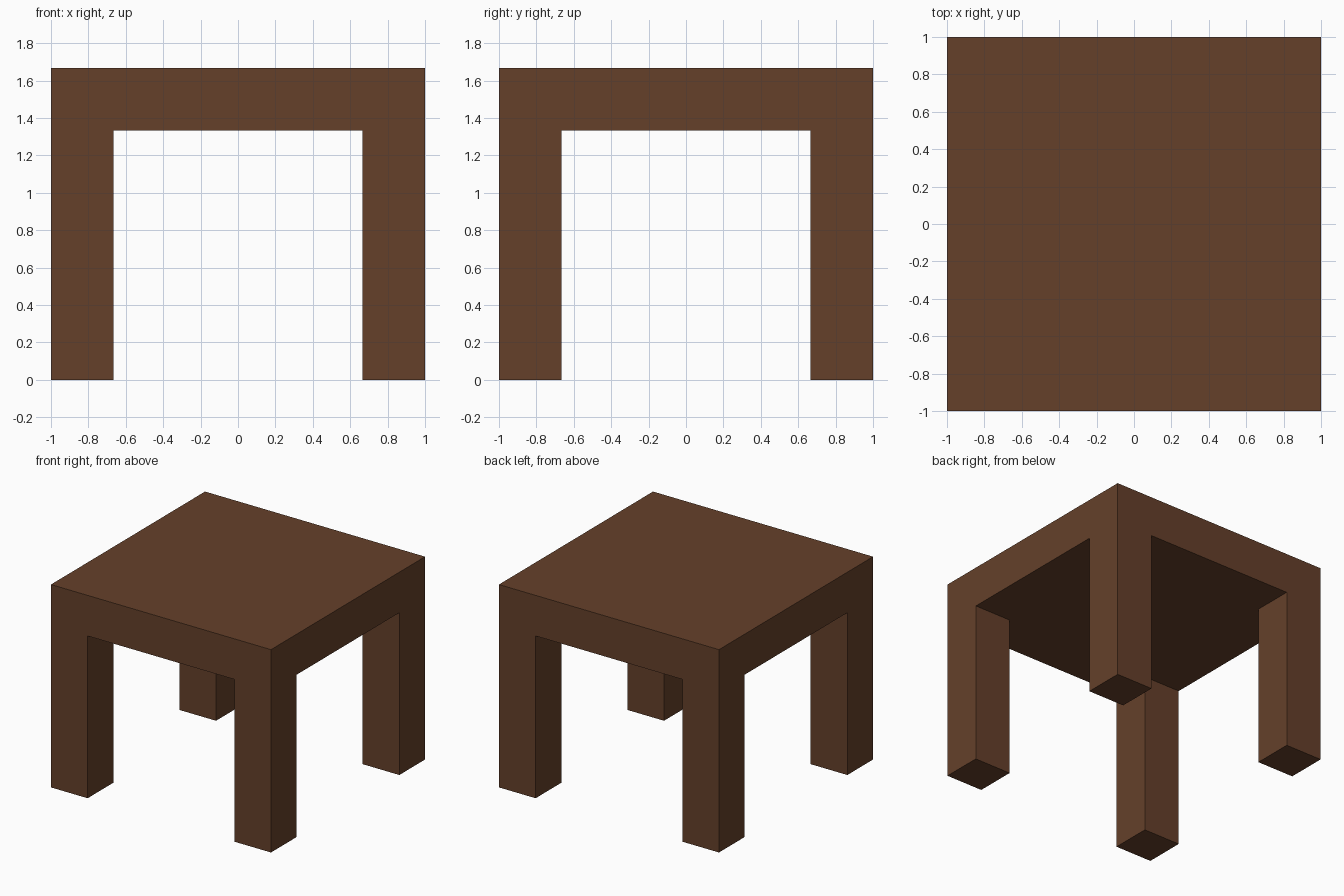
import bpy
import bmesh
from mathutils import Matrix, Vector

if "Cube" in bpy.data.objects:
    bpy.data.objects.remove(bpy.data.objects["Cube"])

LEG = 1 / 3          # leg width and slab thickness
HEIGHT = 5 / 3
UNDER = HEIGHT - LEG
INNER = 1 - LEG

bm = bmesh.new()

# Tabletop slab
bmesh.ops.create_cube(bm, size=1, matrix=Matrix.Translation((0, 0, HEIGHT - LEG / 2))
                      @ Matrix.Diagonal((2, 2, LEG, 1)))

# Cut lines that mark out the leg positions
for axis in (Vector((1, 0, 0)), Vector((0, 1, 0))):
    for side in (-INNER, INNER):
        bmesh.ops.bisect_plane(bm, geom=bm.verts[:] + bm.edges[:] + bm.faces[:],
                               plane_co=axis * side, plane_no=axis)

# Legs pulled down from the four underside corners
bm.normal_update()
corners = []
for f in bm.faces:
    c = f.calc_center_median()
    if f.normal.z < -0.9 and min(abs(c.x), abs(c.y)) > INNER:
        corners.append(f)
new = bmesh.ops.extrude_face_region(bm, geom=corners)["geom"]
bmesh.ops.translate(bm, vec=(0, 0, -UNDER),
                    verts=[v for v in new if isinstance(v, bmesh.types.BMVert)])
bmesh.ops.recalc_face_normals(bm, faces=bm.faces[:])

mesh = bpy.data.meshes.new("table")
bm.to_mesh(mesh)
bm.free()
table = bpy.data.objects.new("table", mesh)
bpy.context.collection.objects.link(table)

# Dark brown wood
wood = bpy.data.materials.new("dark_wood")
wood.diffuse_color = (0.13, 0.051, 0.023, 1)
wood.use_nodes = True
wood.node_tree.nodes["Principled BSDF"].inputs["Base Color"].default_value = wood.diffuse_color
mesh.materials.append(wood)
